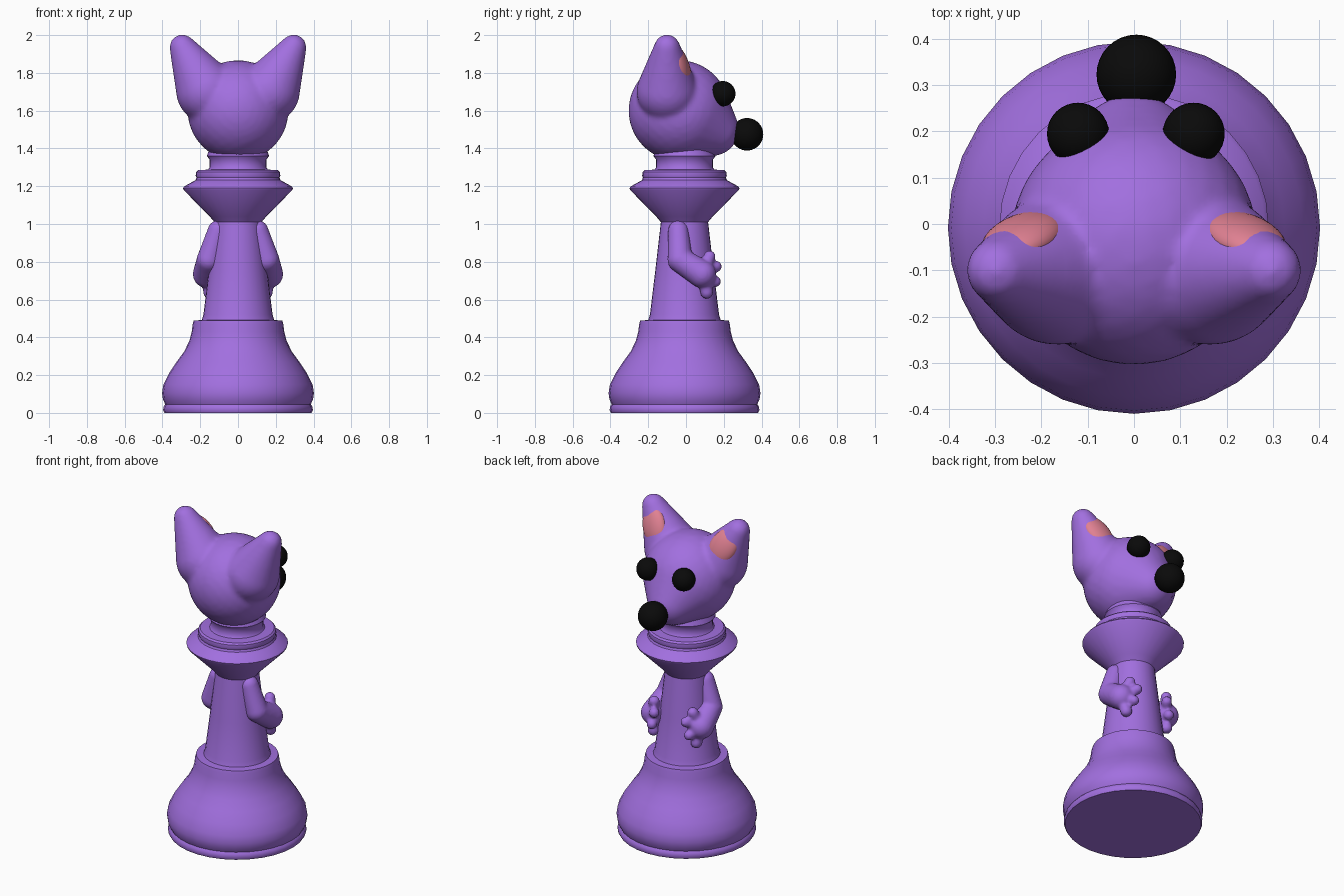
import bpy, bmesh, math
from mathutils import Vector, Matrix

if "Cube" in bpy.data.objects:
    bpy.data.objects.remove(bpy.data.objects["Cube"])


def material(name, rgb):
    m = bpy.data.materials.new(name)
    m.diffuse_color = (*rgb, 1)
    m.use_nodes = True
    m.node_tree.nodes["Principled BSDF"].inputs["Base Color"].default_value = m.diffuse_color
    return m


PURPLE = material("purple", (0.36, 0.16, 0.74))
BLACK = material("black", (0.003, 0.003, 0.003))
PINK = material("pink", (0.75, 0.22, 0.29))


def finish(name, bm, mat):
    me = bpy.data.meshes.new(name)
    bmesh.ops.recalc_face_normals(bm, faces=bm.faces)
    for f in bm.faces:
        f.smooth = True
    bm.to_mesh(me)
    bm.free()
    me.materials.append(mat)
    ob = bpy.data.objects.new(name, me)
    bpy.context.collection.objects.link(ob)
    return ob


def sphere_points(c, r, n=350):
    for i in range(n):
        z = 1 - 2 * (i + 0.5) / n
        a = i * math.pi * (3 - math.sqrt(5))
        s = math.sqrt(1 - z * z)
        yield Vector(c) + r * Vector((s * math.cos(a), s * math.sin(a), z))


def blob(name, links, mat, voxel, smooth):
    """Tapered capsules between pairs of (x, y, z, r), fused and softened."""
    bm = bmesh.new()
    for a, b in links:
        vs = [bm.verts.new(p) for s in (a, b) for p in sphere_points(s[:3], s[3])]
        hull = bmesh.ops.convex_hull(bm, input=vs)
        junk = {v for v in hull["geom_interior"] if isinstance(v, bmesh.types.BMVert)}
        bmesh.ops.delete(bm, geom=list(junk), context='VERTS')
    ob = finish(name, bm, mat)
    rm = ob.modifiers.new("fuse", 'REMESH')
    rm.mode = 'VOXEL'
    rm.voxel_size = voxel
    rm.use_smooth_shade = True
    sm = ob.modifiers.new("soften", 'SMOOTH')
    sm.factor = 0.5
    sm.iterations = smooth
    return ob


def ball(name, loc, r, mat):
    bm = bmesh.new()
    bmesh.ops.create_uvsphere(bm, u_segments=32, v_segments=20, radius=r,
                              matrix=Matrix.Translation(loc))
    return finish(name, bm, mat)


# Turned chess-piece body: (radius, height)
profile = [(0, 0), (0.39, 0), (0.397, 0.015), (0.393, 0.035), (0.385, 0.045),
           (0.397, 0.07), (0.402, 0.105), (0.395, 0.15), (0.365, 0.21),
           (0.325, 0.27), (0.285, 0.325), (0.258, 0.38), (0.245, 0.43),
           (0.24, 0.47), (0.235, 0.488), (0.192, 0.492), (0.183, 0.52),
           (0.155, 0.75), (0.125, 1.01), (0.15, 1.04), (0.288, 1.18),
           (0.291, 1.19), (0.283, 1.2), (0.225, 1.232), (0.22, 1.245),
           (0.224, 1.255), (0.222, 1.275), (0.212, 1.285), (0.158, 1.288),
           (0.15, 1.3), (0.15, 1.34), (0.165, 1.36), (0.15, 1.40), (0, 1.40)]
bm = bmesh.new()
vs = [bm.verts.new((r, 0, z)) for r, z in profile]
es = [bm.edges.new(p) for p in zip(vs, vs[1:])]
bmesh.ops.spin(bm, geom=vs + es, cent=(0, 0, 0), axis=(0, 0, 1),
               angle=2 * math.pi, steps=32)
bmesh.ops.remove_doubles(bm, verts=bm.verts, dist=0.0005)
body = finish("turned_body", bm, PURPLE)
body.location.y = -0.008
bpy.context.view_layer.objects.active = body
body.select_set(True)
bpy.ops.object.shade_smooth_by_angle(angle=math.radians(38))

# Head with snout and two tapered ears
skull, snout = (0, -0.037, 1.6, 0.268), (0, 0.14, 1.5, 0.14)
links = [(skull, snout)]
for s in (-1, 1):
    links.append(((s * 0.165, -0.1, 1.70, 0.162), (s * 0.295, -0.1, 1.936, 0.068)))
blob("head_with_ears", links, PURPLE, 0.014, 6)

# Nose
ball("nose", (0.005, 0.323, 1.475), 0.086, BLACK)

for s, side in ((-1, "left"), (1, "right")):
    # Eyes
    ball(side + "_eye", (s * 0.125 + 0.004, 0.195, 1.69), 0.067, BLACK)

    # Pink inner ear lying on the front slope of the ear
    along = Vector((s * 0.42, -0.33, 0.85)).normalized()
    out = Vector((s * 0.172, 0.935, 0.31))
    out = (out - along * out.dot(along)).normalized()
    across = along.cross(out)
    rot = Matrix((across, out, along)).transposed().to_4x4()
    inner = ball(side + "_inner_ear", (0, 0, 0), 1, PINK)
    centre = Vector((s * 0.246, 0.004, 1.852)) - out * 0.036
    inner.data.transform(Matrix.Translation(centre) @ rot
                         @ Matrix.Diagonal((0.082, 0.045, 0.122, 1)))

    # Arm with palm and four stubby fingers
    shoulder = (s * 0.105, -0.04, 0.965, 0.055)
    elbow = (s * 0.153, -0.032, 0.81, 0.066)
    palm = (s * 0.165, 0.085, 0.735, 0.074)
    tips = [(s * 0.135, 0.125, 0.828, 0.032), (s * 0.11, 0.16, 0.775, 0.03),
            (s * 0.13, 0.155, 0.695, 0.03), (s * 0.15, 0.11, 0.637, 0.034)]
    links = [(shoulder, elbow), (elbow, palm)]
    links += [((*palm[:3], 0.03), t) for t in tips]
    blob(side + "_arm", links, PURPLE, 0.009, 4)
